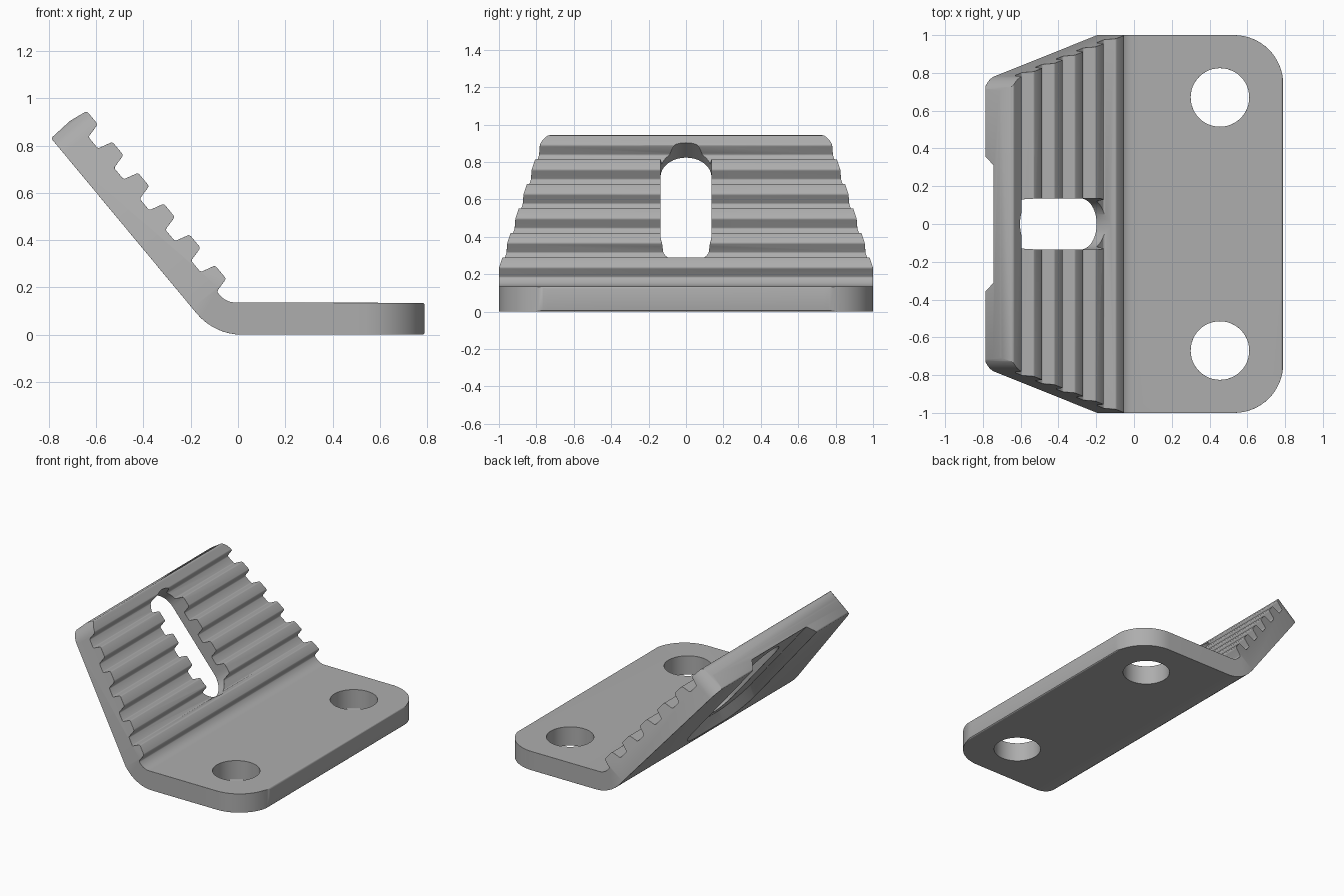
import bpy, bmesh, math
from mathutils import Vector

cube = bpy.data.objects.get("Cube")
if cube:
    bpy.data.objects.remove(cube)

# Frame of the tilted wall: ALONG runs up its back face, OUT points to its toothed face
FOOT = Vector((-0.2, 0, 0.12))
ALONG = Vector((-0.59, 0, 0.71)).normalized()
OUT = Vector((ALONG.z, 0, -ALONG.x))


def wall(s, y, w):
    return FOOT + ALONG * s + OUT * w + Vector((0, y, 0))


def plan(x, y, z):
    return Vector((x, y, z))


def side(x, z, y):
    return Vector((x, y, z))


def rounded(corners, steps=8):
    """Round each (a, b, radius) corner of a closed outline."""
    out = []
    for i, (a, b, r) in enumerate(corners):
        p = Vector((a, b))
        if r == 0:
            out.append(p)
            continue
        u = (Vector(corners[i - 1][:2]) - p).normalized()
        v = (Vector(corners[(i + 1) % len(corners)][:2]) - p).normalized()
        half = u.angle(v) / 2
        centre = p + (u + v).normalized() * r / math.sin(half)
        start = p + u * r / math.tan(half) - centre
        end = p + v * r / math.tan(half) - centre
        n = steps if r > 0.05 else 3
        sweep = math.pi - 2 * half
        for k in range(n + 1):
            t = k / n
            out.append(centre + (start * math.sin((1 - t) * sweep)
                                 + end * math.sin(t * sweep)) / math.sin(sweep))
    return out


def prism(name, place, lower, upper, h0, h1):
    """Solid between two matching outlines."""
    bm = bmesh.new()
    a = [bm.verts.new(place(p.x, p.y, h0)) for p in lower]
    b = [bm.verts.new(place(p.x, p.y, h1)) for p in upper]
    bm.faces.new(a)
    bm.faces.new(b)
    for i in range(len(a)):
        j = (i + 1) % len(a)
        bm.faces.new((a[i], a[j], b[j], b[i]))
    bmesh.ops.recalc_face_normals(bm, faces=bm.faces)
    mesh = bpy.data.meshes.new(name)
    bm.to_mesh(mesh)
    bm.free()
    ob = bpy.data.objects.new(name, mesh)
    bpy.context.collection.objects.link(ob)
    return ob


# Side profile: flat plate, bend, six teeth, chamfered tip
def on_wall(s, w, r):
    p = wall(s, 0, w)
    return p.x, p.z, r


profile = [(0.79, 0, 0.012), (0.79, 0.135, 0.012), on_wall(-0.083, 0.125, 0.09)]
for k in range(6):
    s = k * 0.17
    profile += [on_wall(s - 0.022, 0.125, 0.01), on_wall(s - 0.006, 0.19, 0.012),
                on_wall(s + 0.067, 0.19, 0.012)]
    if k < 5:
        profile.append(on_wall(s + 0.085, 0.125, 0.01))
profile += [on_wall(0.93, 0.11, 0.03), on_wall(0.925, 0, 0.01),
            on_wall(-0.156, 0, 0.25)]
outline = rounded(profile)
bracket = prism("toothed_bracket", side, outline, outline, -1, 1)


def cut(cutter, operation):
    cutter.hide_render = True
    mod = bracket.modifiers.new(cutter.name, "BOOLEAN")
    mod.object, mod.operation, mod.solver = cutter, operation, "EXACT"
    bpy.context.view_layer.objects.active = bracket
    bpy.ops.object.modifier_apply(modifier=mod.name)
    bpy.data.objects.remove(cutter)


# Plate with two large rounded corners
shape = rounded([(-2, -1.1, 0), (-0.6, -1.1, 0), (-0.5, -1, 0), (0.79, -1, 0.26),
                 (0.79, 1, 0.26), (-0.5, 1, 0), (-0.6, 1.1, 0), (-2, 1.1, 0)], 16)
cut(prism("plate_outline", plan, shape, shape, -1, 2), "INTERSECT")

# Tapering wall with rounded top corners
shape = rounded([(-3, -1.1, 0), (-0.2, -1.1, 0), (-0.02, -1.003, 0), (0.94, -0.757, 0.13),
                 (0.94, 0.757, 0.13), (-0.02, 1.003, 0), (-0.2, 1.1, 0), (-3, 1.1, 0)], 12)
cut(prism("wall_outline", wall, shape, shape, -2, 2), "INTERSECT")


# Shallow channel on the back of the wall, with sloping sides
def channel(s, half):
    return rounded([(s, -half, 0.2), (1.3, -half, 0), (1.3, half, 0), (s, half, 0.2)])


cut(prism("back_channel", wall, channel(-0.03, 0.37), channel(0.03, 0.31),
          -0.01, 0.065), "DIFFERENCE")

# Long slot through the wall
shape = rounded([(0.075, -0.136, 0.135), (0.86, -0.136, 0.135),
                 (0.86, 0.136, 0.135), (0.075, 0.136, 0.135)], 12)
cut(prism("slot", wall, shape, shape, -0.5, 0.5), "DIFFERENCE")

# Two screw holes in the plate
for y in (-0.67, 0.67):
    ring = [Vector((0.455 + 0.155 * math.cos(i * math.tau / 48),
                    y + 0.155 * math.sin(i * math.tau / 48))) for i in range(48)]
    cut(prism("screw_hole", plan, ring, ring, -0.5, 0.5), "DIFFERENCE")

# Softened rims
bevel = bracket.modifiers.new("soft_edges", "BEVEL")
bevel.width, bevel.segments = 0.008, 2
bevel.limit_method, bevel.angle_limit = "ANGLE", math.radians(50)

grey = bpy.data.materials.new("plain_grey")
grey.use_nodes = True
colour = (0.42, 0.42, 0.42, 1)
grey.diffuse_color = colour
grey.node_tree.nodes["Principled BSDF"].inputs["Base Color"].default_value = colour
bracket.data.materials.clear()
bracket.data.materials.append(grey)

bpy.ops.object.select_all(action="DESELECT")
bracket.select_set(True)
bpy.context.view_layer.objects.active = bracket
bpy.ops.object.shade_smooth_by_angle(angle=math.radians(30))
